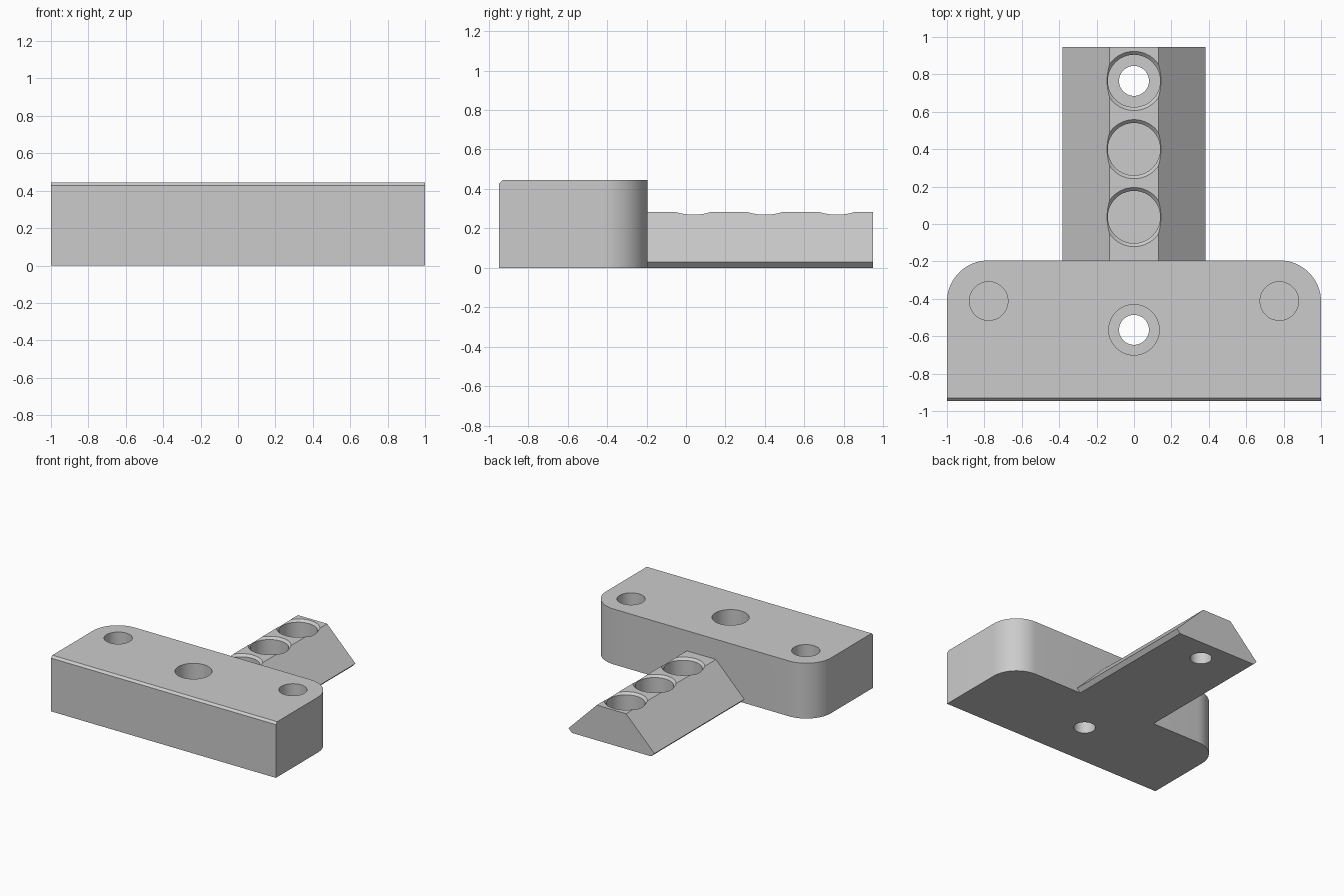
import bpy, bmesh, math

if "Cube" in bpy.data.objects:
    bpy.data.objects.remove(bpy.data.objects["Cube"])

grey = bpy.data.materials.new("plain grey")
grey.diffuse_color = (0.6, 0.6, 0.6, 1)
grey.use_nodes = True
grey.node_tree.nodes["Principled BSDF"].inputs["Base Color"].default_value = grey.diffuse_color


def prism(name, profile, to_point, start, end):
    """Extrude a 2D profile between two depths; to_point maps (a, b, depth) to xyz."""
    bm = bmesh.new()
    rings = [[bm.verts.new(to_point(a, b, d)) for a, b in profile] for d in (start, end)]
    n = len(profile)
    bm.faces.new(rings[0])
    bm.faces.new(rings[1])
    for i in range(n):
        j = (i + 1) % n
        bm.faces.new((rings[0][i], rings[0][j], rings[1][j], rings[1][i]))
    return finish(name, bm)


def lathe(name, x, y, profile, sides=64):
    """Closed turned solid about a vertical axis from (radius, z) pairs, bottom to top."""
    bm = bmesh.new()
    rings = []
    for r, z in profile:
        rings.append([bm.verts.new((x + r * math.cos(2 * math.pi * i / sides),
                                    y + r * math.sin(2 * math.pi * i / sides), z))
                      for i in range(sides)])
    for low, high in zip(rings, rings[1:]):
        for i in range(sides):
            j = (i + 1) % sides
            bm.faces.new((low[i], low[j], high[j], high[i]))
    bm.faces.new(rings[0])
    bm.faces.new(rings[-1])
    return finish(name, bm)


def finish(name, bm):
    bmesh.ops.recalc_face_normals(bm, faces=bm.faces)
    mesh = bpy.data.meshes.new(name)
    bm.to_mesh(mesh)
    bm.free()
    mesh.materials.append(grey)
    obj = bpy.data.objects.new(name, mesh)
    bpy.context.collection.objects.link(obj)
    return obj


def boolean(target, tool, operation):
    mod = target.modifiers.new(operation, 'BOOLEAN')
    mod.operation, mod.solver, mod.object = operation, 'EXACT', tool
    bpy.context.view_layer.objects.active = target
    bpy.ops.object.modifier_apply(modifier=mod.name)
    bpy.data.objects.remove(tool)


FRONT, STEP, BACK = -0.947, -0.195, 0.947
TOP, RAIL_TOP = 0.445, 0.283

# Wide block with two rounded back corners
R = 0.22
arc = [(1 - R + R * math.cos(t), STEP - R + R * math.sin(t))
       for t in (math.pi / 2 * i / 16 for i in range(17))]
outline = [(1, FRONT)] + arc + [(-x, y) for x, y in reversed(arc)] + [(-1, FRONT)]
body = prism("fence_block_with_rail", outline, lambda a, b, d: (a, b, d), 0, TOP)

# Chamfer along the top front edge
c = 0.017
wedge = prism("chamfer_cutter",
              [(FRONT - c, TOP), (FRONT - c, TOP + c), (FRONT + 2 * c, TOP + c), (FRONT, TOP - c)],
              lambda a, b, d: (d, a, b), -1.1, 1.1)
boolean(body, wedge, 'DIFFERENCE')

# Rail with bevelled sides and a small undercut
half = [(0.352, 0), (0.382, 0.03), (0.13, RAIL_TOP)]
rail = prism("rail", half + [(-x, z) for x, z in reversed(half)],
             lambda a, b, d: (a, d, b), STEP - 0.1, BACK)
boolean(body, rail, 'UNION')

# Three recesses with flared rims along the rail
for y in (0.037, 0.40, 0.765):
    rim = [(0.14, 0.1), (0.14, RAIL_TOP - 0.018), (0.168, RAIL_TOP + 0.01)]
    boolean(body, lathe("recess_cutter", 0, y, rim), 'DIFFERENCE')

# Blind holes near the rounded corners
for x in (-0.777, 0.777):
    boolean(body, lathe("blind_hole_cutter", x, -0.412, [(0.103, 0.2), (0.103, 0.5)]), 'DIFFERENCE')

# Counterbored screw hole in the block, and screw holes through the floor
boolean(body, lathe("counterbore_cutter", 0, -0.566, [(0.135, 0.1), (0.135, 0.5)]), 'DIFFERENCE')
for y in (-0.566, 0.765):
    boolean(body, lathe("screw_hole_cutter", 0, y, [(0.08, -0.1), (0.08, 0.2)]), 'DIFFERENCE')

# Smooth curved walls, crisp edges
bpy.ops.object.select_all(action='DESELECT')
body.select_set(True)
bpy.context.view_layer.objects.active = body
bpy.ops.object.shade_smooth_by_angle(angle=math.radians(30))
